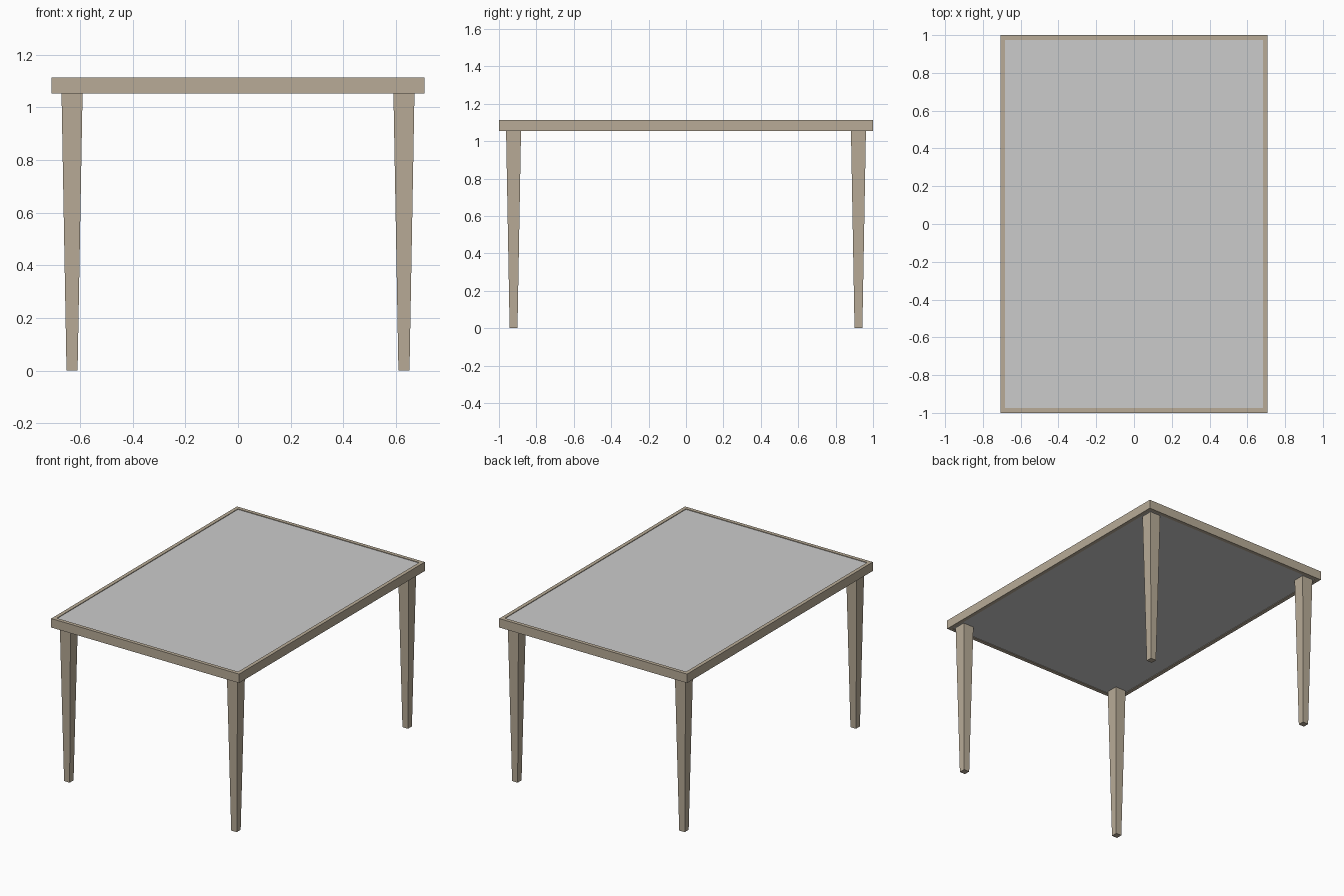
import bpy, bmesh

if "Cube" in bpy.data.objects:
    bpy.data.objects.remove(bpy.data.objects["Cube"])

HX, HY = 0.708, 1.0        # half size of the table top
Z0, Z1 = 1.053, 1.114      # underside and upper side of the frame
RIM = 0.025                # frame width
REC = 0.004                # panel sits slightly below the rim

wood = bpy.data.materials.new("wood")
wood.diffuse_color = (0.48, 0.41, 0.31, 1)
wood.use_nodes = True
wood.node_tree.nodes["Principled BSDF"].inputs["Base Color"].default_value = wood.diffuse_color


def add_object(name, bm, mat=None):
    bmesh.ops.recalc_face_normals(bm, faces=bm.faces)
    mesh = bpy.data.meshes.new(name)
    bm.to_mesh(mesh)
    bm.free()
    if mat:
        mesh.materials.append(mat)
    ob = bpy.data.objects.new(name, mesh)
    bpy.context.collection.objects.link(ob)
    return ob


def ring(bm, hx, hy, z, cx=0, cy=0):
    return [bm.verts.new((cx + sx * hx, cy + sy * hy, z))
            for sx, sy in ((-1, -1), (1, -1), (1, 1), (-1, 1))]


def bridge(bm, a, b):
    for i in range(4):
        j = (i + 1) % 4
        bm.faces.new((a[i], a[j], b[j], b[i]))


def tapered_box(name, low, high, mat=None):
    bm = bmesh.new()
    a, b = ring(bm, *low), ring(bm, *high)
    bridge(bm, a, b)
    bm.faces.new(a)
    bm.faces.new(b)
    return add_object(name, bm, mat)


# Rectangular frame, open in the middle
bm = bmesh.new()
loops = [ring(bm, HX, HY, Z0), ring(bm, HX, HY, Z1),
         ring(bm, HX - RIM, HY - RIM, Z1), ring(bm, HX - RIM, HY - RIM, Z0)]
for i in range(4):
    bridge(bm, loops[i], loops[(i + 1) % 4])
add_object("top_frame", bm, wood)

# Inset grey panel
px, py = HX - RIM, HY - RIM
tapered_box("top_panel", (px, py, Z0 + REC), (px, py, Z1 - REC))

# Four tapered square legs
for fy, sy in (("front", -1), ("back", 1)):
    for fx, sx in (("left", -1), ("right", 1)):
        c = (sx * 0.63, sy * 0.922)
        tapered_box(f"{fy}_{fx}_leg", (0.021, 0.021, 0, *c),
                    (0.04, 0.04, Z0 + REC, *c), wood)
